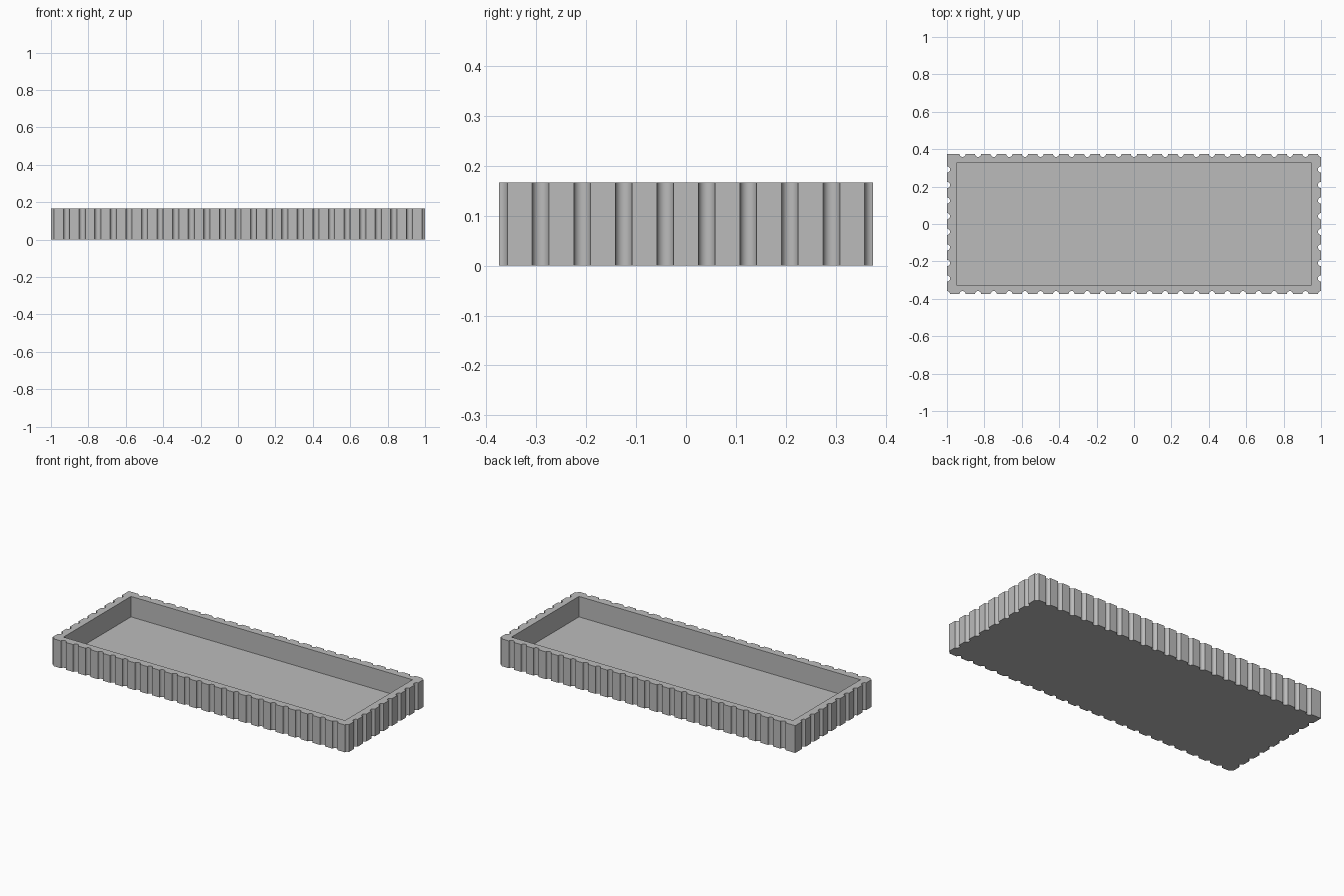
import bpy
import bmesh
from math import pi
from mathutils import Matrix, Vector

UNIT = 1 / 12            # groove spacing
RADIUS = UNIT / 5        # groove radius
HALF_X, HALF_Y = 1.0, 4.5 * UNIT
HEIGHT = 2 * UNIT
WALL = 0.05
FLOOR = UNIT / 2
STEPS = 12               # segments in a half-round groove

if "Cube" in bpy.data.objects:
    bpy.data.objects.remove(bpy.data.objects["Cube"], do_unlink=True)

grey = bpy.data.materials.new("plain grey")
grey.use_nodes = True
colour = (0.5, 0.5, 0.5, 1)
grey.diffuse_color = colour
grey.node_tree.nodes["Principled BSDF"].inputs["Base Color"].default_value = colour


def groove(centre, direction, steps):
    """Concave arc that starts behind the centre and turns through the inside."""
    return [centre + Matrix.Rotation(-pi * i / STEPS, 2) @ (-direction * RADIUS)
            for i in range(steps + 1)]


def grooved_outline():
    """Rectangle with grooves along every side and at all corners but one."""
    corners = [Vector((sx * HALF_X, sy * HALF_Y))
               for sx, sy in ((-1, 1), (-1, -1), (1, -1), (1, 1))]
    points = [corners[0]]
    for n, start in enumerate(corners):
        end = corners[(n + 1) % 4]
        direction = (end - start).normalized()
        count = round((end - start).length / UNIT)
        for i in range(1, count):
            points += groove(start + direction * UNIT * i, direction, STEPS)
        if n < 3:
            points += groove(end, direction, STEPS // 2)
    return points


def prism(name, outline, bottom, top):
    """Extrude a flat outline between two heights."""
    bm = bmesh.new()
    base = bm.faces.new([bm.verts.new((p[0], p[1], bottom)) for p in outline])
    extruded = bmesh.ops.extrude_face_region(bm, geom=[base], use_keep_orig=True)
    moved = [v for v in extruded["geom"] if isinstance(v, bmesh.types.BMVert)]
    bmesh.ops.translate(bm, verts=moved, vec=(0, 0, top - bottom))
    bmesh.ops.recalc_face_normals(bm, faces=bm.faces[:])
    mesh = bpy.data.meshes.new(name)
    bm.to_mesh(mesh)
    bm.free()
    mesh.materials.append(grey)
    obj = bpy.data.objects.new(name, mesh)
    bpy.context.collection.objects.link(obj)
    return obj


# Grooved block, hollowed from above into a tray
tray = prism("grooved_tray", grooved_outline(), 0, HEIGHT)
inner_x, inner_y = HALF_X - WALL, HALF_Y - WALL
cavity = prism("cavity_cutter",
               [(-inner_x, -inner_y), (inner_x, -inner_y),
                (inner_x, inner_y), (-inner_x, inner_y)], FLOOR, HEIGHT * 2)
cavity.hide_render = True

hollow = tray.modifiers.new("hollow", "BOOLEAN")
hollow.operation = "DIFFERENCE"
hollow.solver = "EXACT"
hollow.object = cavity

bpy.ops.object.select_all(action="DESELECT")
tray.select_set(True)
bpy.context.view_layer.objects.active = tray
bpy.ops.object.modifier_apply(modifier=hollow.name)
bpy.data.objects.remove(cavity, do_unlink=True)
bpy.ops.object.shade_smooth_by_angle(angle=pi / 6)
